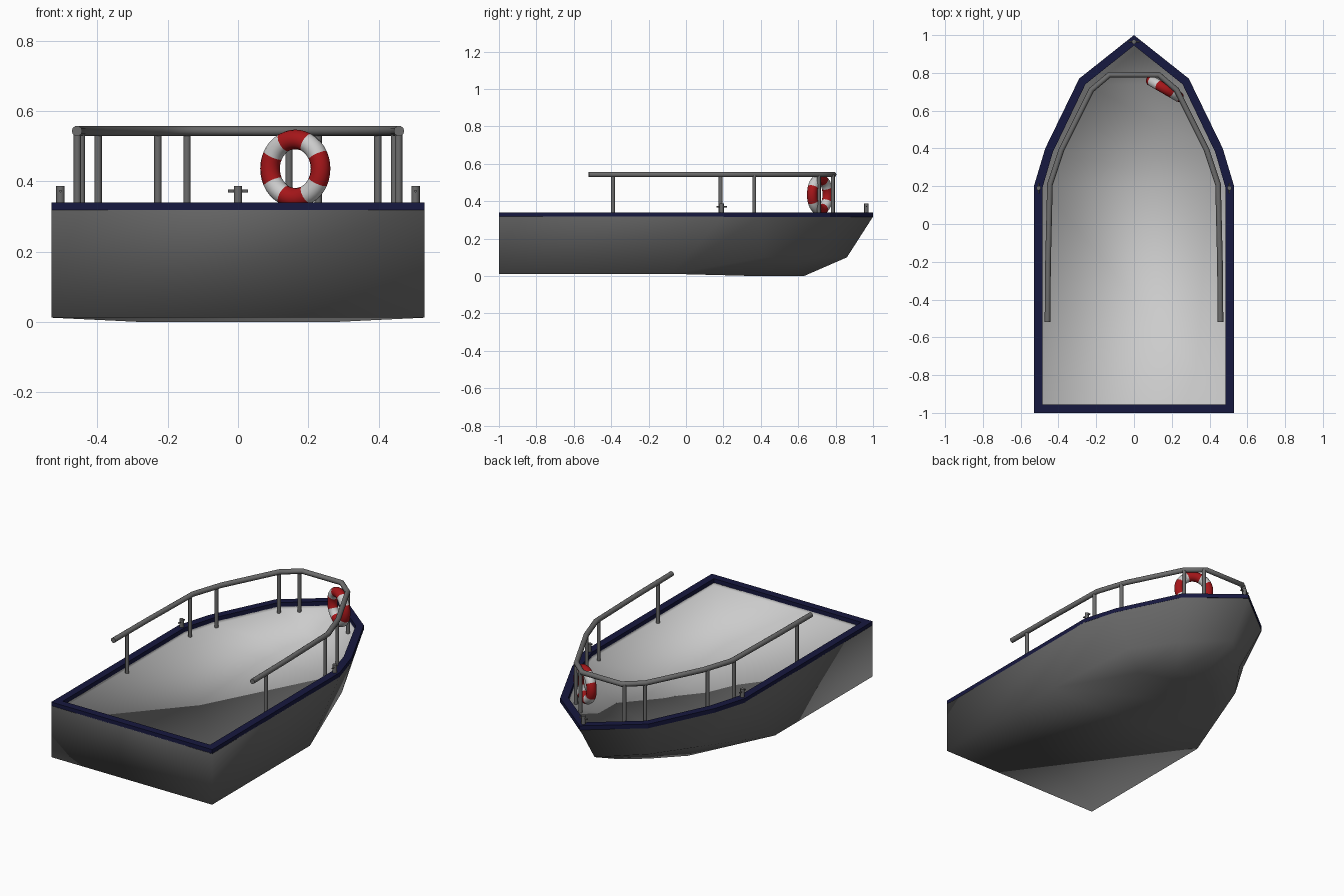
import bpy, bmesh, math
from mathutils import Vector, Matrix

if "Cube" in bpy.data.objects:
    bpy.data.objects.remove(bpy.data.objects["Cube"])


def material(name, color):
    m = bpy.data.materials.new(name)
    m.diffuse_color = (*color, 1)
    m.use_nodes = True
    m.node_tree.nodes["Principled BSDF"].inputs["Base Color"].default_value = m.diffuse_color
    return m


NAVY = material("navy", (0.008, 0.009, 0.05))
RED = material("red", (0.38, 0.008, 0.01))
WHITE = material("white", (0.75, 0.75, 0.75))
GREY = material("dark_grey", (0.15, 0.15, 0.15))


def finish(bm, name, mats=(), smooth=True, recalc=True):
    if recalc:
        bmesh.ops.recalc_face_normals(bm, faces=bm.faces)
    for f in bm.faces:
        f.smooth = smooth
    me = bpy.data.meshes.new(name)
    bm.to_mesh(me)
    bm.free()
    ob = bpy.data.objects.new(name, me)
    bpy.context.collection.objects.link(ob)
    for m in mats:
        me.materials.append(m)
    return ob


def outline(bm, pts, z=None):
    """Closed symmetric ring: right side stern to bow tip, then left side back."""
    full = pts + [(-p[0], *p[1:]) for p in reversed(pts[:-1])]
    return [bm.verts.new((p[0], p[1], p[2] if z is None else z)) for p in full]


def band(bm, a, b):
    for i in range(len(a)):
        j = (i + 1) % len(a)
        quad = list(dict.fromkeys((a[i], a[j], b[j], b[i])))
        if len(quad) > 2:
            bm.faces.new(quad)


def fill_across(bm, ring):
    """Fill a symmetric ring with strips from right to left."""
    n = len(ring)
    for i in range(n // 2):
        bm.faces.new(list(dict.fromkeys((ring[i], ring[i + 1], ring[n - 2 - i], ring[n - 1 - i]))))


def cylinder(name, p, q, r, segs=12):
    p, q = Vector(p), Vector(q)
    d = q - p
    mat = Matrix.Translation((p + q) / 2) @ d.to_track_quat('Z', 'Y').to_matrix().to_4x4()
    bm = bmesh.new()
    bmesh.ops.create_cone(bm, cap_ends=True, segments=segs, radius1=r, radius2=r,
                          depth=d.length, matrix=mat)
    ob = finish(bm, name, [GREY])
    for f in ob.data.polygons:
        f.use_smooth = len(f.vertices) == 4
    return ob


# Hull: smooth shell, with a chine that fades into the bottom edge amidships
top = [(.53, -1), (.53, .2), (.47, .4), (.29, .77), (0, 1)]
chine = [(.39, .42, .1), (.22, .66, .1), (0, .86, .1)]
bottom = [(.53, -1, .012), (.53, -.08, .012), (.28, .38, 0), (.13, .53, 0), (0, .63, 0)]
bm = bmesh.new()
low = outline(bm, bottom)
mid_bow = outline(bm, chine)
mid = low[:2] + mid_bow + low[-2:]
band(bm, low, mid)
band(bm, mid, outline(bm, top, .318))
fill_across(bm, low)
finish(bm, "hull", [GREY])

# Gunwale: flat navy band around the rim
inner = [(.485, -.955), (.485, .19), (.43, .38), (.257, .74), (0, .945)]
bm = bmesh.new()
loops = [outline(bm, pts, z) for pts, z in
         ((top, .315), (top, .34), (inner, .34), (inner, .315))]
for i in range(4):
    band(bm, loops[i], loops[(i + 1) % 4])
finish(bm, "gunwale", [NAVY], smooth=False)

# Deck: shallow light tray just below the rim
bm = bmesh.new()
floor = outline(bm, inner, .30)
fill_across(bm, floor)
band(bm, floor, outline(bm, inner, .316))
bmesh.ops.recalc_face_normals(bm, faces=bm.faces)
bm.faces.ensure_lookup_table()
if bm.faces[0].normal.z < 0:
    bmesh.ops.reverse_faces(bm, faces=bm.faces)
finish(bm, "deck", recalc=False)

# Handrail: one tube running around the bow
half = [(.458, -.52), (.455, -.2), (.445, .21), (.385, .39), (.225, .71), (.13, .79)]
path = half + [(-x, y) for x, y in reversed(half)]
cu = bpy.data.curves.new("handrail", 'CURVE')
cu.dimensions = '3D'
cu.bevel_depth = .015
cu.bevel_resolution = 3
cu.use_fill_caps = True
sp = cu.splines.new('POLY')
sp.points.add(len(path) - 1)
for pt, (x, y) in zip(sp.points, path):
    pt.co = (x, y, .543, 1)
cu.materials.append(GREY)
rail = bpy.data.objects.new("handrail", cu)
bpy.context.collection.objects.link(rail)

# Rail posts
for side, s in (("right", 1), ("left", -1)):
    for i, (x, y) in enumerate([(.457, -.39), (.445, .185), (.398, .365),
                                (.228, .71), (.145, .785)]):
        cylinder(f"rail_post_{side}_{i + 1}", (s * x, y, .30), (s * x, y, .543), .0105)

# Mooring cleats: upright with a thin cross pin
for name, x, y, dx, dy in (("bow", 0, .965, .028, 0), ("right", .505, .19, 0, .028),
                           ("left", -.505, .19, 0, .028)):
    cylinder(f"cleat_{name}", (x, y, .335), (x, y, .387), .012)
    cylinder(f"cleat_pin_{name}", (x - dx, y - dy, .372), (x + dx, y + dy, .372), .004, 8)

# Lifebuoy: torus with four white bands
bm = bmesh.new()
N, M, R, r = 40, 14, .083, .028
turn = Matrix.Translation((.163, .716, .436)) @ Matrix.Rotation(math.radians(-30), 4, 'Z')
grid = []
for i in range(N):
    a = 2 * math.pi * i / N
    row = []
    for j in range(M):
        t = 2 * math.pi * j / M
        d = R + r * math.cos(t)
        row.append(bm.verts.new(turn @ Vector((d * math.cos(a), r * math.sin(t), d * math.sin(a)))))
    grid.append(row)
for i in range(N):
    for j in range(M):
        k, l = (i + 1) % N, (j + 1) % M
        f = bm.faces.new((grid[i][j], grid[k][j], grid[k][l], grid[i][l]))
        f.material_index = 1 if 3 <= i % 10 <= 6 else 0
finish(bm, "lifebuoy", [RED, WHITE])
